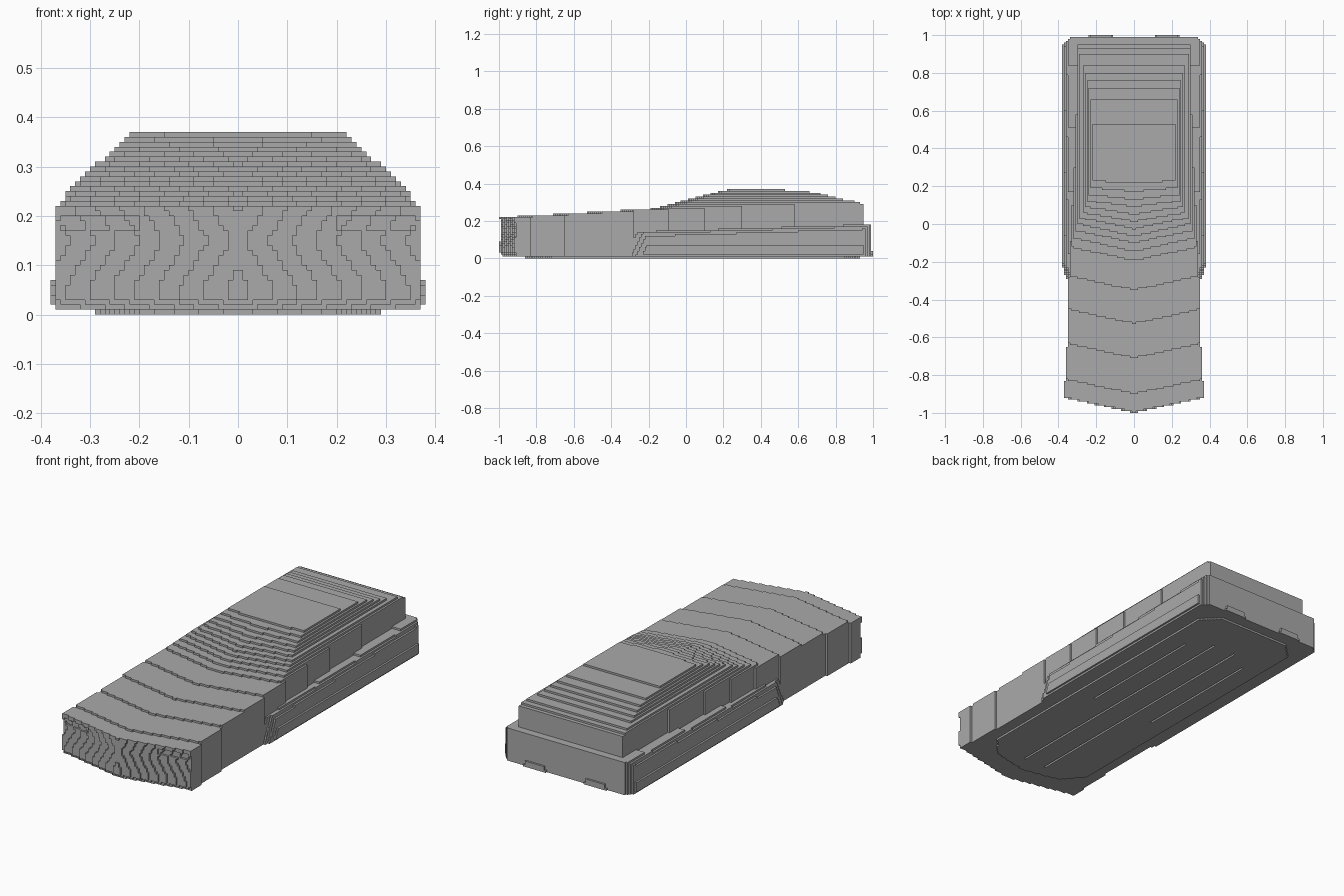
import bpy

if "Cube" in bpy.data.objects:
    bpy.data.objects.remove(bpy.data.objects["Cube"], do_unlink=True)

STEP = 0.01            # size of one block
NX, NY, NZ = 40, 100, 37   # half width, half length, height in blocks

grey = bpy.data.materials.new("plain grey")
grey.use_nodes = True
grey.diffuse_color = (0.4, 0.4, 0.4, 1)
grey.node_tree.nodes["Principled BSDF"].inputs["Base Color"].default_value = (0.4, 0.4, 0.4, 1)


def lerp(points, t):
    """Piecewise linear curve through (t, value) points."""
    if t <= points[0][0]:
        return points[0][1]
    for (a, u), (b, v) in zip(points, points[1:]):
        if t <= b:
            return u + (v - u) * (t - a) / (b - a)
    return points[-1][1]


# Side profile of the roof and plan width of the upper body
ROOF = [(-1, .22), (-.8, .23), (-.4, .252), (-.2, .264), (-.12, .28), (0, .312), (.1, .338),
        (.2, .362), (.25, .371), (.42, .371), (.62, .36), (.7, .35), (.78, .33),
        (.85, .312), (.92, .302), (.955, .285)]
WIDTH = [(-.92, .37), (-.7, .358), (-.5, .346), (-.3, .346), (0, .33), (.4, .31),
         (.75, .30), (.955, .295)]


def body(x, y, z):
    """Long wedge-nosed body with a raised, chamfered rear cabin."""
    x = abs(x)
    if z < .01 or y > .955 or x > lerp(WIDTH, y) or x > .21 + (.372 - z) * 1.12:
        return False
    bend = .08 * x / .37
    if y < -.85:
        nose = -1 + bend + .012 * max(0, 1 - abs(z - .15) / .09) + max(0, .035 - z) * .8
        if .2 < x < .36 and .175 < z < .2:
            nose += .01
        if y < nose:
            return False
    return z < lerp(ROOF, y - bend * min(1, max(0, (.3 - y) / .3)))


def shell(x, y, z):
    """Wider lower tub round the rear, flared in at its front end."""
    x = abs(x)
    top = .145 + (max(y, -.2) + .16) * .03
    if z < .01 or z > top or y < -.33 + z * .5:
        return False
    side = .38 if .015 < z < .07 else .37
    side -= max(0, z - top + .03) * .7
    side = min(side, .345 + (y + .33 - z * .5) * .35)
    rear = .99 - max(0, x - .335) * 1.1
    if z < .045 and .1 + z * .6 < x < .25 - z * .6:
        rear = 1.0     # low lugs on the back face
    return x < side and y < rear and not body(x, y, z)


def plate(x, y, z):
    """Thin base plate with clipped corners and four long grooves."""
    x = abs(x)
    if z > .01 or x > .29 or y > .93 - max(0, x - .2) or y < -.86 + x * .2 + max(0, x - .2):
        return False
    groove = (.06 < x < .07 and -.77 < y < .70) or (.18 < x < .19 and -.09 < y < .62)
    return not groove


def runs(mask):
    """Start and end of every run of set bits."""
    i = 0
    while mask >> i:
        if mask >> i & 1:
            start = i
            while mask >> i & 1:
                i += 1
            yield start, i
        else:
            i += 1


def build_blocks(name, inside, y_range, z_range):
    """Skin a solid with stepped, axis-aligned strips."""
    rows = {}
    for j in range(*y_range):
        for k in range(*z_range):
            mask = 0
            for i in range(NX):
                if inside((i + .5) * STEP, (j + .5) * STEP, (k + .5) * STEP):
                    mask |= 1 << (NX + i) | 1 << (NX - 1 - i)
            if mask:
                rows[j, k] = mask
    index, faces = {}, []

    def quad(*corners):
        faces.append([index.setdefault(c, len(index)) for c in corners])

    for (j, k), m in rows.items():
        for a, b in runs(m):                                     # sides
            quad((a, j, k), (a, j, k + 1), (a, j + 1, k + 1), (a, j + 1, k))
            quad((b, j, k), (b, j + 1, k), (b, j + 1, k + 1), (b, j, k + 1))
        for a, b in runs(m & ~rows.get((j, k + 1), 0)):          # top
            quad((a, j, k + 1), (b, j, k + 1), (b, j + 1, k + 1), (a, j + 1, k + 1))
        for a, b in runs(m & ~rows.get((j, k - 1), 0)):          # bottom
            quad((a, j, k), (a, j + 1, k), (b, j + 1, k), (b, j, k))
        for a, b in runs(m & ~rows.get((j - 1, k), 0)):          # front
            quad((a, j, k), (b, j, k), (b, j, k + 1), (a, j, k + 1))
        for a, b in runs(m & ~rows.get((j + 1, k), 0)):          # back
            quad((a, j + 1, k), (a, j + 1, k + 1), (b, j + 1, k + 1), (b, j + 1, k))
    mesh = bpy.data.meshes.new(name)
    mesh.from_pydata([((i - NX) * STEP, j * STEP, k * STEP) for i, j, k in index], [], faces)
    mesh.materials.append(grey)
    obj = bpy.data.objects.new(name, mesh)
    bpy.context.collection.objects.link(obj)


build_blocks("upper_body", body, (-NY, NY), (1, NZ))
build_blocks("lower_shell", shell, (-34, NY), (1, 19))
build_blocks("base_plate", plate, (-90, 95), (0, 1))
